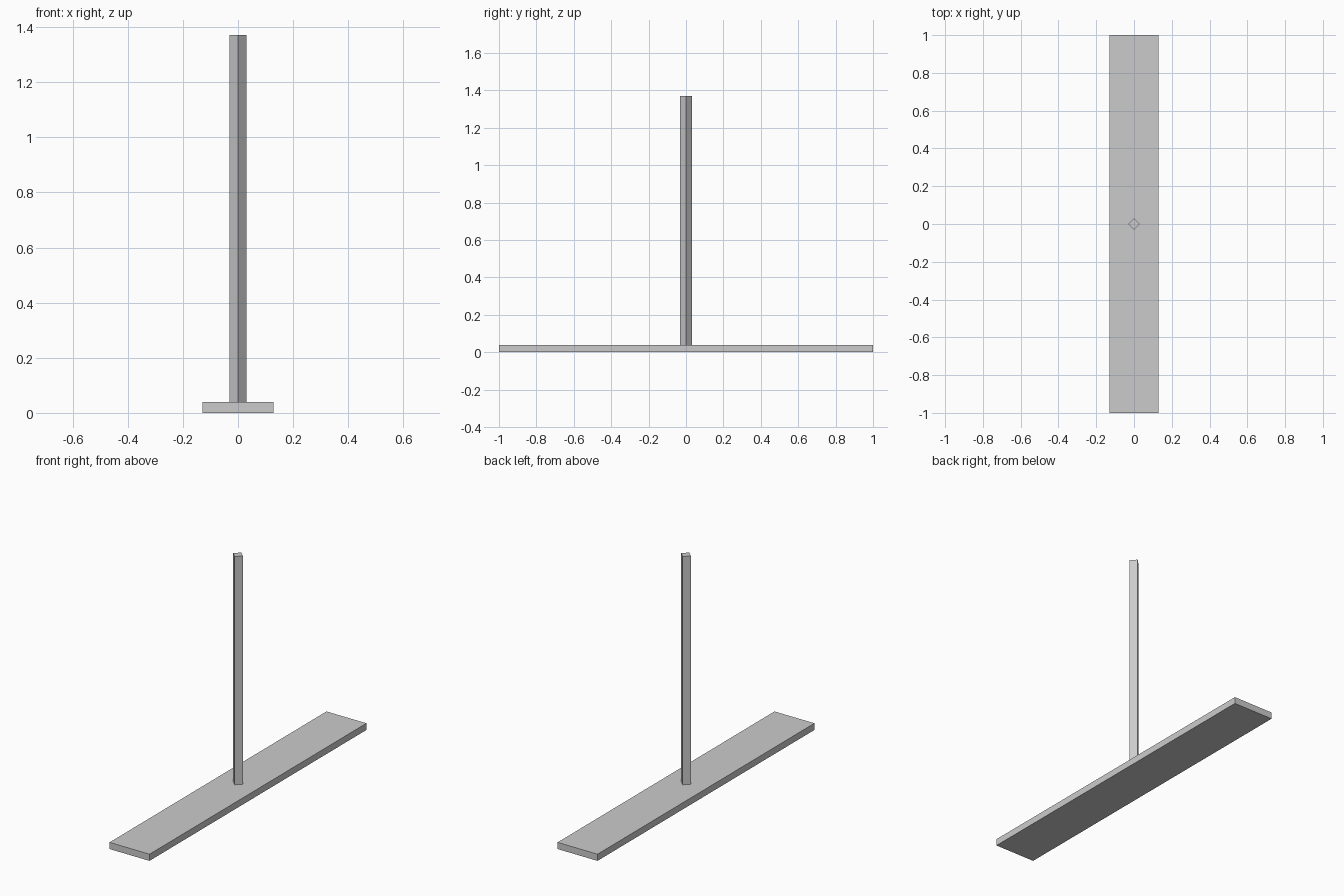
import bpy

if "Cube" in bpy.data.objects:
    bpy.data.objects.remove(bpy.data.objects["Cube"])

BASE_H = 0.039
TOP = 1.371

# Flat rectangular base plank
bpy.ops.mesh.primitive_cube_add(size=1, location=(0, 0, BASE_H / 2))
base = bpy.context.object
base.name = "base_plank"
base.scale = (0.258, 2.0, BASE_H)
bpy.ops.object.transform_apply(location=False, rotation=False, scale=True)

# Four-sided upright post, corners pointing along x and y
bpy.ops.mesh.primitive_cylinder_add(vertices=4, radius=0.031, depth=TOP - BASE_H,
                                    location=(0, 0, (TOP + BASE_H) / 2))
bpy.context.object.name = "upright_post"
